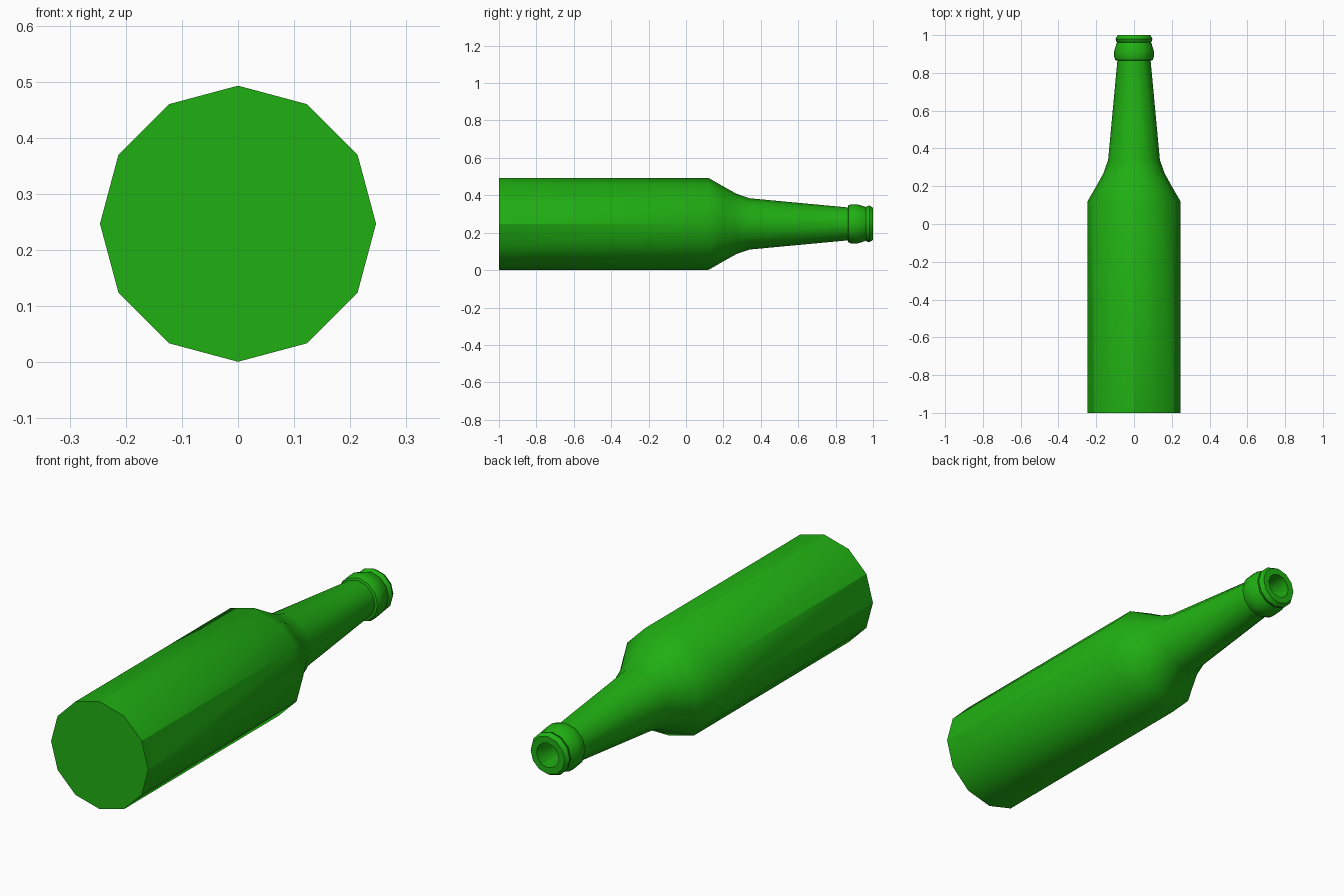
import bpy, bmesh, math

if "Cube" in bpy.data.objects:
    bpy.data.objects.remove(bpy.data.objects["Cube"])

SIDES = 12
AXIS_Z = 0.247

# (y, radius) from the base, along the outside, over the lip and down the bore
PROFILE = [
    (-1.0, 0.246), (0.12, 0.246), (0.20, 0.200), (0.27, 0.161), (0.34, 0.137),
    (0.865, 0.088), (0.868, 0.099), (0.885, 0.105), (0.915, 0.105),
    (0.955, 0.093), (0.962, 0.089), (0.967, 0.094), (0.980, 0.098),
    (1.0, 0.086), (1.0, 0.056), (0.86, 0.056), (0.36, 0.10),
]


def lathe(name, profile):
    """Spin a profile around the lying bottle's axis and close both ends."""
    bm = bmesh.new()
    rings = []
    for y, r in profile:
        angles = [2 * math.pi * i / SIDES for i in range(SIDES)]
        rings.append([bm.verts.new((r * math.cos(a), y, AXIS_Z + r * math.sin(a)))
                      for a in angles])
    for a, b in zip(rings, rings[1:]):
        for i in range(SIDES):
            j = (i + 1) % SIDES
            bm.faces.new((a[i], a[j], b[j], b[i]))
    bm.faces.new(rings[0])
    bm.faces.new(rings[-1])
    bmesh.ops.recalc_face_normals(bm, faces=bm.faces)
    mesh = bpy.data.meshes.new(name)
    bm.to_mesh(mesh)
    bm.free()
    obj = bpy.data.objects.new(name, mesh)
    bpy.context.collection.objects.link(obj)
    return obj


# Bottle lying on its side, mouth towards +y
bottle = lathe("bottle", PROFILE)

# Green glass
glass = bpy.data.materials.new("green_glass")
glass.diffuse_color = (0.014, 0.43, 0.006, 1.0)
glass.use_nodes = True
glass.node_tree.nodes["Principled BSDF"].inputs["Base Color"].default_value = glass.diffuse_color
bottle.data.materials.append(glass)

# Smooth neck, crisp base and lip edges
bpy.context.view_layer.objects.active = bottle
bottle.select_set(True)
bpy.ops.object.shade_smooth_by_angle(angle=math.radians(30))
